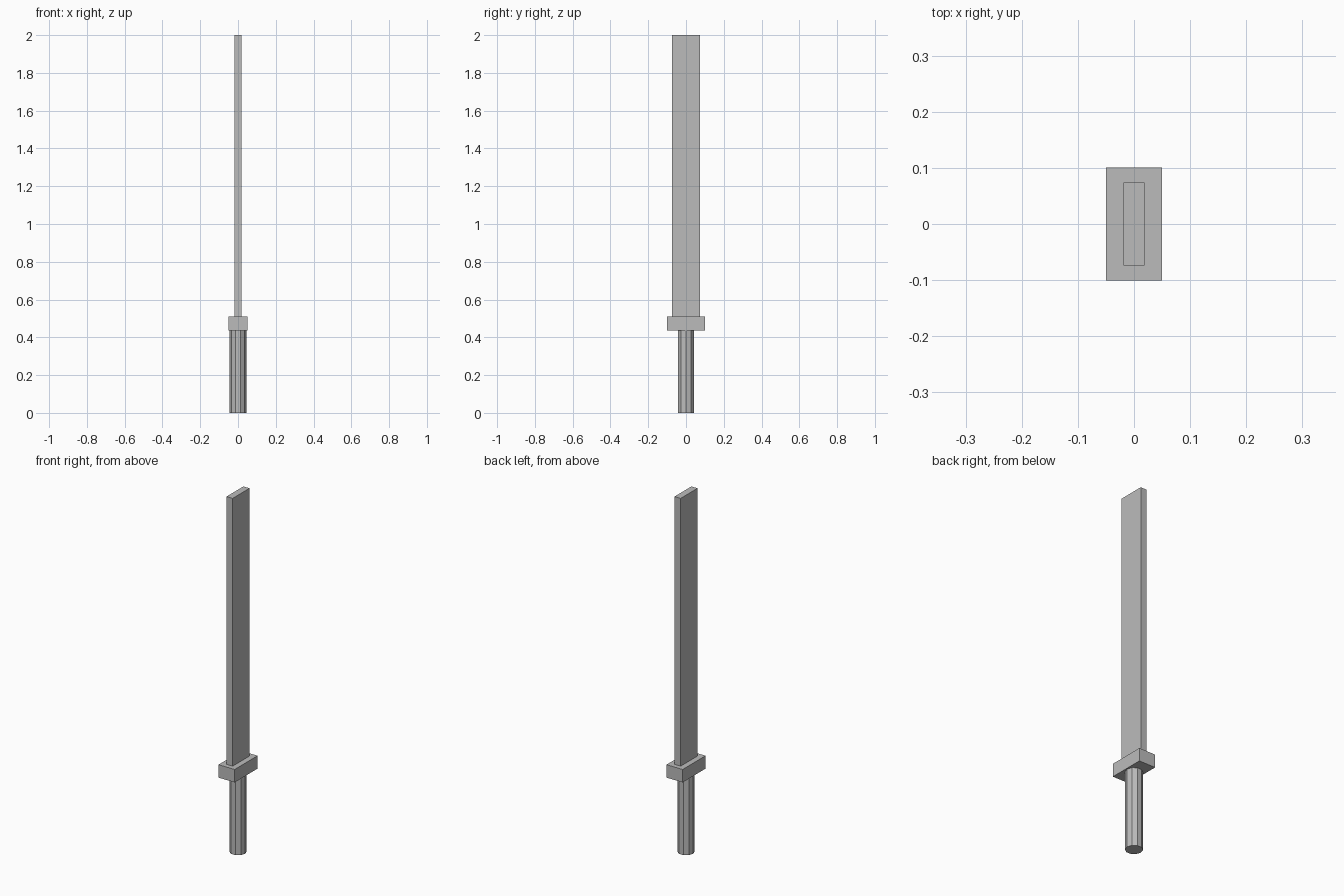
import bpy

cube = bpy.data.objects.get("Cube")
if cube:
    bpy.data.objects.remove(cube, do_unlink=True)

# One plain grey for every part
grey = bpy.data.materials.new("steel_grey")
grey.use_nodes = True
colour = (0.5, 0.5, 0.5, 1)
grey.diffuse_color = colour
grey.node_tree.nodes["Principled BSDF"].inputs["Base Color"].default_value = colour

GRIP_TOP, GUARD_TOP, TIP = 0.437, 0.509, 2.0


def finish(name):
    obj = bpy.context.object
    obj.name = name
    obj.data.materials.append(grey)
    bpy.ops.object.transform_apply(location=False, rotation=True, scale=True)


def box(name, width, depth, bottom, top):
    bpy.ops.mesh.primitive_cube_add(size=1, location=(0, 0, (bottom + top) / 2))
    bpy.context.object.scale = (width, depth, top - bottom)
    finish(name)


# Ten-sided grip, with corners on the x axis
bpy.ops.mesh.primitive_cylinder_add(vertices=10, radius=0.044, depth=GRIP_TOP,
                                    location=(0, 0, GRIP_TOP / 2),
                                    rotation=(0, 0, 1.5708))
finish("grip")

# Guard block and flat blade
box("guard", 0.1, 0.201, GRIP_TOP, GUARD_TOP)
box("blade", 0.038, 0.148, GUARD_TOP, TIP)
